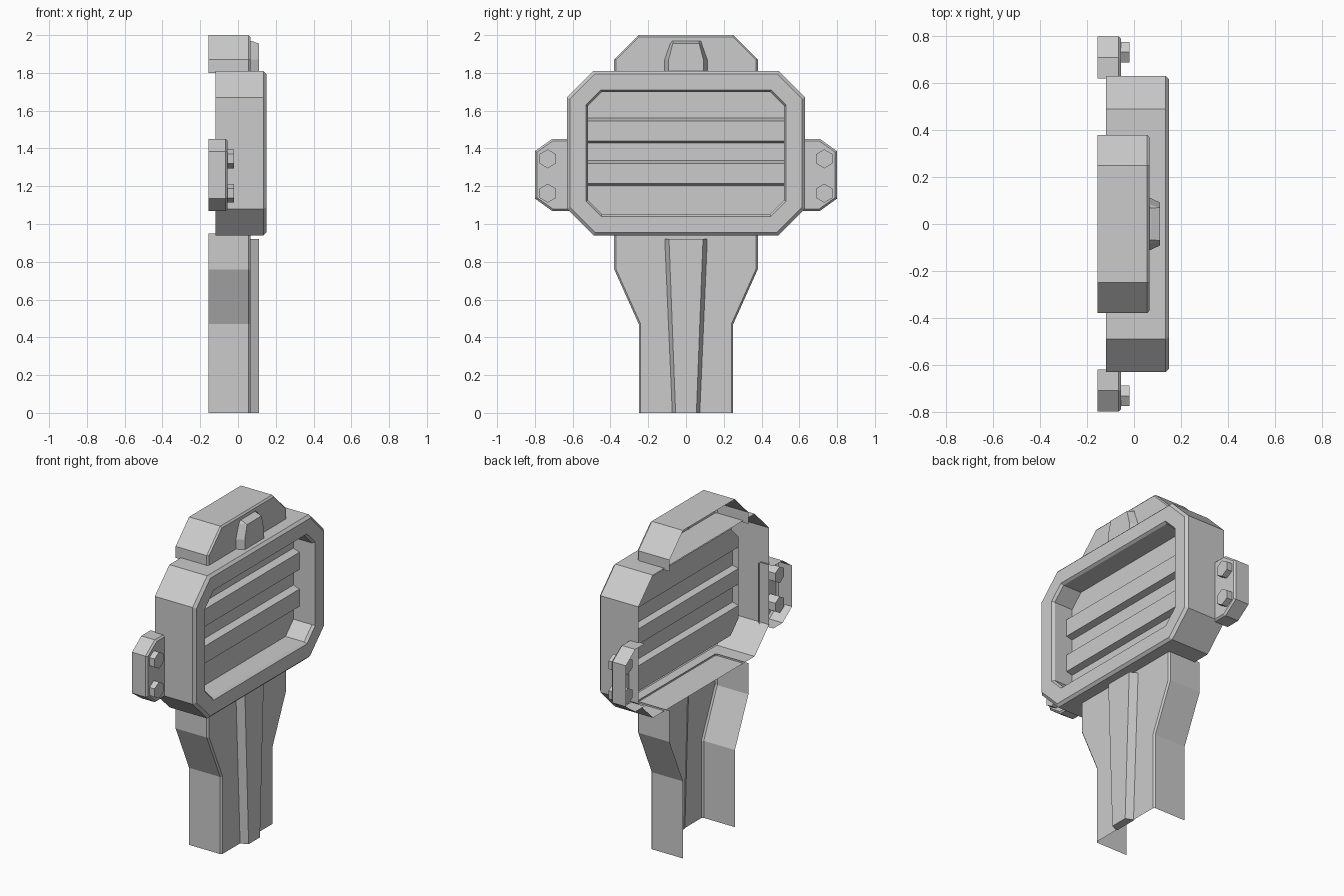
import bpy, bmesh

cube = bpy.data.objects.get("Cube")
if cube:
    bpy.data.objects.remove(cube, do_unlink=True)

grey = bpy.data.materials.new("plain_grey")
grey.use_nodes = True
colour = (0.6, 0.6, 0.6, 1)
grey.diffuse_color = colour
grey.node_tree.nodes["Principled BSDF"].inputs["Base Color"].default_value = colour


def loft(name, sections, closed=False, cap_start=False, cap_end=False):
    """Skin a row of equal-length cross-sections; open ends stay open."""
    bm = bmesh.new()
    rows = [[bm.verts.new(p) for p in s] for s in sections]
    count = len(rows[0])
    for a, b in zip(rows, rows[1:]):
        for i in range(count if closed else count - 1):
            j = (i + 1) % count
            bm.faces.new((a[i], a[j], b[j], b[i]))
    if cap_start:
        bm.faces.new(rows[0])
    if cap_end:
        bm.faces.new(rows[-1])
    bmesh.ops.recalc_face_normals(bm, faces=bm.faces)
    mesh = bpy.data.meshes.new(name)
    bm.to_mesh(mesh)
    bm.free()
    mesh.materials.append(grey)
    obj = bpy.data.objects.new(name, mesh)
    bpy.context.collection.objects.link(obj)
    return obj


def octagon(x, w, low, high, c):
    """Chamfered rectangle standing at depth x."""
    right = [(w - c, low), (w, low + c), (w, high - c), (w - c, high)]
    return [(x, y, z) for y, z in right] + [(x, -y, z) for y, z in reversed(right)]


def channel(z, w, front=0.065, back=-0.155, bevel=0.01):
    """U-shaped cross-section, open at the back, with bevelled front edges."""
    half = [(back, w), (front - bevel, w), (front, w - bevel)]
    return [(x, -y, z) for x, y in half] + [(x, y, z) for x, y in reversed(half)]


def ridge(z, base, face, front=0.11):
    """Trapezoid cross-section of a raised rib."""
    return [(0.06, -base, z), (front, -face, z), (front, face, z), (0.06, base, z)]


# Housing: outer wall, bevelled front frame and recess wall in one skin
loft("housing", [
    octagon(-0.12, 0.63, 0.94, 1.81, 0.14),
    octagon(0.135, 0.63, 0.94, 1.81, 0.14),
    octagon(0.15, 0.615, 0.955, 1.795, 0.134),
    octagon(0.15, 0.53, 1.04, 1.71, 0.08),
    octagon(0.135, 0.52, 1.05, 1.70, 0.076),
    octagon(0.01, 0.52, 1.05, 1.70, 0.076),
], closed=True)

# Grille panel with two raised slats
deep, raised = 0.01, 0.05
profile = [(1.05, deep), (1.126, deep)]
for low in (1.205, 1.43):
    profile += [(low, deep), (low + 0.01, raised),
                (low + 0.115, raised), (low + 0.13, deep)]
profile += [(1.624, deep), (1.70, deep)]
rows = []
for z, x in profile:
    w = 0.444 if z in (1.05, 1.70) else 0.52
    rows.append([(x, -w, z), (x, w, z)])
loft("grille_panel", rows)

# Post below the housing, with a tapering rib
loft("post", [channel(0, 0.25), channel(0.47, 0.25),
              channel(0.76, 0.38), channel(0.95, 0.38)])
loft("post_rib", [ridge(0, 0.075, 0.055), ridge(0.92, 0.115, 0.09)],
     cap_start=True, cap_end=True)

# Cap above the housing, with a short rib
loft("top_cap", [channel(1.80, 0.38), channel(1.87, 0.38),
                 channel(1.99, 0.26), channel(2.0, 0.25, front=0.056, bevel=0.001)],
     cap_end=True)
loft("cap_rib", [ridge(1.80, 0.115, 0.092), ridge(1.87, 0.115, 0.092),
                 ridge(1.955, 0.085, 0.07),
                 ridge(1.97, 0.08, 0.068, front=0.07)], cap_end=True)


def ear(x, d):
    """Side bracket outline, shrunk by d."""
    return [(0.62, 1.07 + d), (0.71 - d / 2, 1.07 + d), (0.80 - d, 1.135 + d / 2),
            (0.80 - d, 1.385 - d / 2), (0.71 - d / 2, 1.45 - d), (0.62, 1.45 - d)]


# Side brackets with hexagonal bolts
for side, label in ((1, "left"), (-1, "right")):
    loft(label + "_bracket",
         [[(x, side * y, z) for y, z in ear(x, d)]
          for x, d in ((-0.155, 0), (-0.065, 0), (-0.055, 0.01))], cap_end=True)
    for z, level in ((1.163, "lower"), (1.345, "upper")):
        r, h = 0.05, 0.043
        hexagon = [(0, r), (h, r / 2), (h, -r / 2), (0, -r), (-h, -r / 2), (-h, r / 2)]
        loft(label + "_" + level + "_bolt",
             [[(x, side * 0.732 + y, z + dz) for y, dz in hexagon]
              for x in (-0.12, -0.02)],
             closed=True, cap_start=True, cap_end=True)
